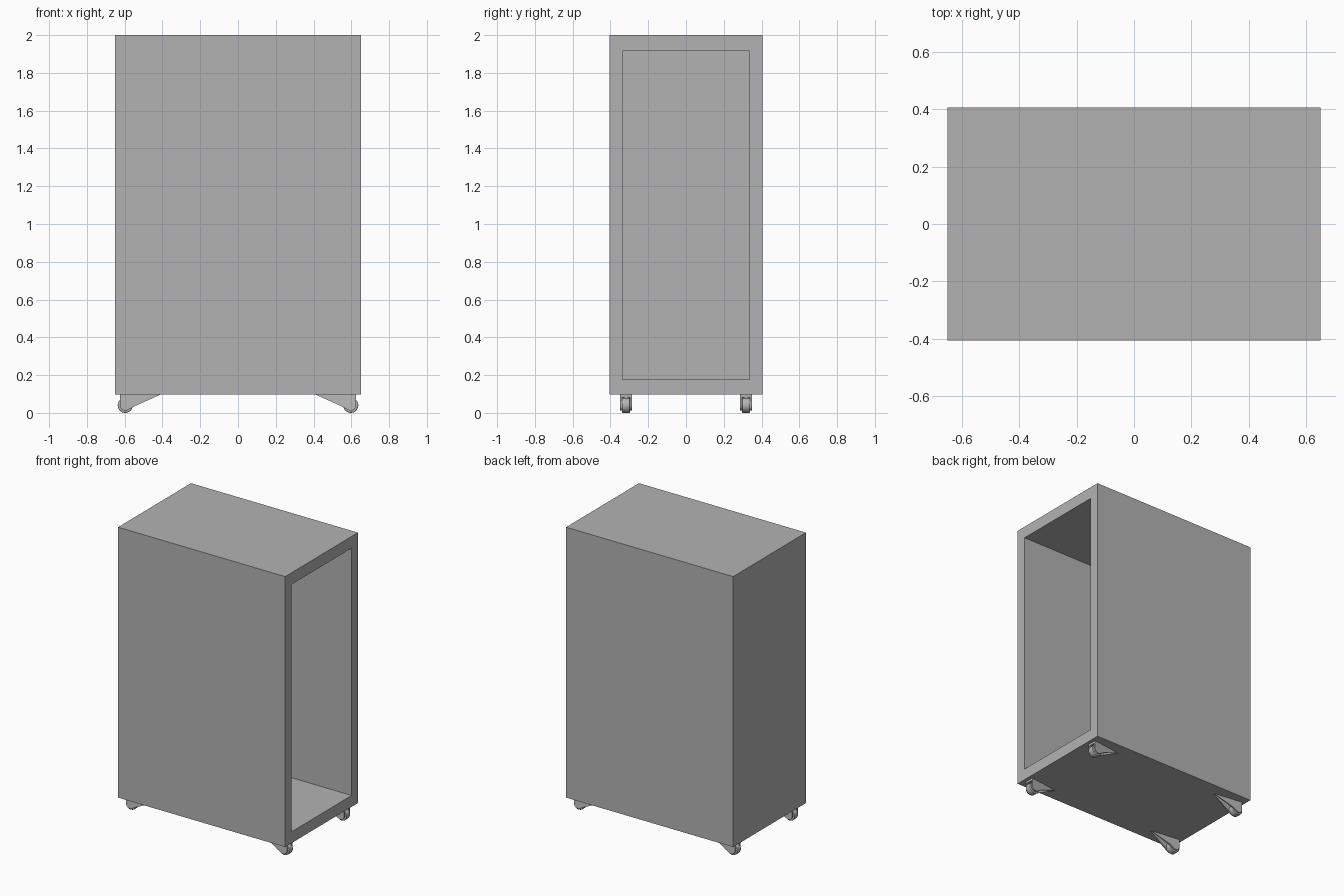
import bpy, bmesh, math
from mathutils import Matrix, Vector

old = bpy.data.objects.get("Cube")
if old:
    bpy.data.objects.remove(old, do_unlink=True)

GREY = (0.45, 0.45, 0.45, 1)
grey = bpy.data.materials.new("plain grey")
grey.use_nodes = True
grey.diffuse_color = GREY
grey.node_tree.nodes["Principled BSDF"].inputs["Base Color"].default_value = GREY

HALF_X, HALF_Y, BASE, TOP = 0.65, 0.405, 0.097, 2.0
WALL = 0.07
WHEEL_X, WHEEL_Y, WHEEL_R = 0.597, 0.318, 0.04


def add_object(name, bm, smooth=False):
    bmesh.ops.recalc_face_normals(bm, faces=bm.faces)
    mesh = bpy.data.meshes.new(name)
    bm.to_mesh(mesh)
    bm.free()
    mesh.materials.append(grey)
    obj = bpy.data.objects.new(name, mesh)
    bpy.context.collection.objects.link(obj)
    if smooth:
        bpy.ops.object.select_all(action="DESELECT")
        obj.select_set(True)
        bpy.context.view_layer.objects.active = obj
        bpy.ops.object.shade_smooth_by_angle(angle=math.radians(35))
    return obj


# Cabinet: a box hollowed out from its open +x end
def build_cabinet():
    bm = bmesh.new()
    size = Vector((2 * HALF_X, 2 * HALF_Y, TOP - BASE))
    bmesh.ops.create_cube(bm, size=1, matrix=Matrix.Translation(
        (0, 0, (TOP + BASE) / 2)) @ Matrix.Diagonal(size).to_4x4())
    end = max(bm.faces, key=lambda f: f.calc_center_median().x)
    bmesh.ops.inset_region(bm, faces=[end], thickness=WALL, use_even_offset=True)
    for v in end.verts:
        v.co.z += 0.01 if v.co.z < 1 else -0.013
    cavity = bmesh.ops.extrude_discrete_faces(bm, faces=[end])["faces"][0]
    bmesh.ops.translate(bm, verts=cavity.verts, vec=(WALL - 2 * HALF_X, 0, 0))
    add_object("cabinet", bm)


# Wheel: a bevelled cylinder lying along y
def build_wheel(name, sx, sy):
    bm = bmesh.new()
    bmesh.ops.create_cone(
        bm, cap_ends=True, segments=32, radius1=WHEEL_R, radius2=WHEEL_R, depth=0.042,
        matrix=Matrix.Translation((sx * WHEEL_X, sy * WHEEL_Y, WHEEL_R))
        @ Matrix.Rotation(math.pi / 2, 4, "X"))
    rims = [e for e in bm.edges if abs(e.verts[0].co.y - e.verts[1].co.y) < 1e-5]
    bmesh.ops.bevel(bm, geom=rims, offset=0.004, segments=2, affect="EDGES", profile=0.5)
    add_object(name, bm, smooth=True)


# Fork: two cheeks beside the wheel that taper together into a tail
def build_fork(name, sx, sy):
    arc = [(WHEEL_X + 0.028 * math.cos(a), WHEEL_R + 0.028 * math.sin(a))
           for a in (math.radians(-d) for d in range(0, 121, 15))]
    tail_x = 0.41
    profile = [(tail_x, BASE), (WHEEL_X + 0.028, BASE)] + arc + [(0.55, 0.034)]
    bm = bmesh.new()
    for side in (-1, 1):
        rings = []
        for width in (0.022, 0.032):
            ring = []
            for x, z in profile:
                taper = min(1, max(0.12, (x - tail_x) / (0.55 - tail_x)))
                ring.append(bm.verts.new((sx * x, sy * WHEEL_Y + side * width * taper, z)))
            rings.append(ring)
        inner, outer = rings
        bm.faces.new(inner)
        bm.faces.new(outer)
        for i in range(len(profile)):
            j = (i + 1) % len(profile)
            bm.faces.new((inner[i], inner[j], outer[j], outer[i]))
    # Crown plate over the wheel
    bmesh.ops.create_cube(bm, size=1, matrix=Matrix.Translation(
        (sx * 0.588, sy * WHEEL_Y, 0.0895))
        @ Matrix.Diagonal((0.074, 0.046, 0.015, 1)))
    add_object(name, bm)


build_cabinet()
for sx, end in ((1, "left"), (-1, "right")):
    for sy, depth in ((-1, "front"), (1, "back")):
        build_wheel(f"{depth}_{end}_wheel", sx, sy)
        build_fork(f"{depth}_{end}_fork", sx, sy)
